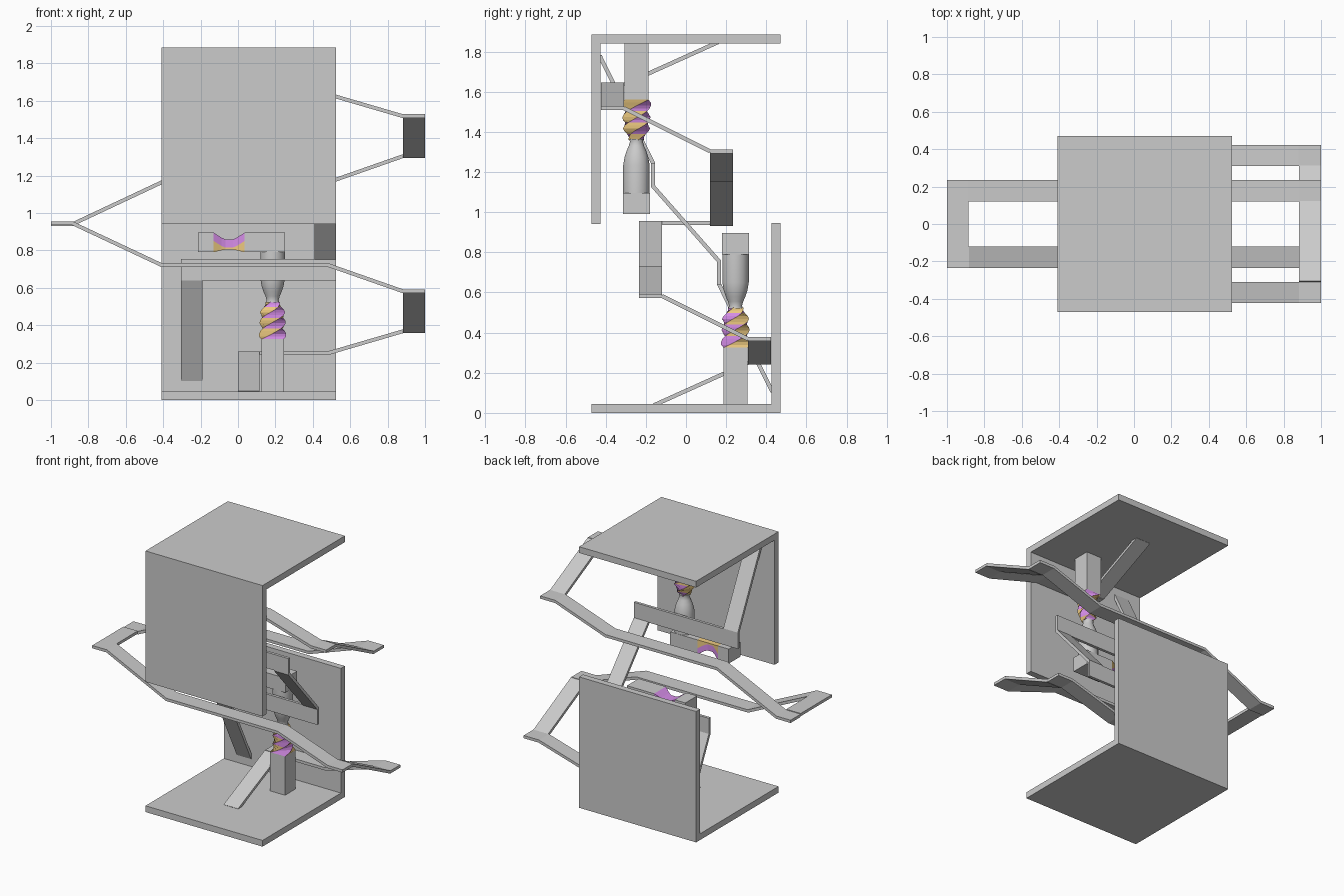
import bpy, bmesh, math
from mathutils import Matrix, Vector

if "Cube" in bpy.data.objects:
    bpy.data.objects.remove(bpy.data.objects["Cube"])

H = 1.885
HALF_TURN = Matrix.Translation((0, 0, H)) @ Matrix.Rotation(math.pi, 4, 'X')

def material(name, color):
    m = bpy.data.materials.new(name)
    m.diffuse_color = color
    m.use_nodes = True
    m.node_tree.nodes["Principled BSDF"].inputs["Base Color"].default_value = m.diffuse_color
    return m

PURPLE = material("purple", (0.68, 0.27, 0.82, 1))
ORANGE = material("orange", (0.86, 0.60, 0.22, 1))

def add(name, verts, faces, mats=None, smooth=False, pair=True):
    """Make a part and its copy turned half way round the x axis."""
    for side in (("lower", "upper") if pair else ("",)):
        me = bpy.data.meshes.new(name)
        me.from_pydata([tuple(v) for v in verts], [], faces)
        if mats:
            me.materials.append(PURPLE)
            me.materials.append(ORANGE)
            for p, m in zip(me.polygons, mats):
                p.material_index = m
        bm = bmesh.new()
        bm.from_mesh(me)
        bmesh.ops.recalc_face_normals(bm, faces=bm.faces)
        bm.to_mesh(me)
        bm.free()
        if side == "upper":
            me.transform(HALF_TURN)
        ob = bpy.data.objects.new((side + "_" + name).strip("_"), me)
        bpy.context.collection.objects.link(ob)
        if smooth:
            bpy.context.view_layer.objects.active = ob
            ob.select_set(True)
            bpy.ops.object.shade_smooth_by_angle(angle=math.radians(35))
            ob.select_set(False)

def loft(name, rings, color=None, **kw):
    """Skin a list of equal closed rings, with capped ends."""
    n = len(rings[0])
    verts = [v for r in rings for v in r]
    faces, mats = [], []
    for i in range(len(rings) - 1):
        for k in range(n):
            a, b = i * n + k, i * n + (k + 1) % n
            faces.append((a, b, b + n, a + n))
            mats.append(color(i, k) if color else 0)
    faces += [tuple(range(n))[::-1], tuple(range(len(verts) - n, len(verts)))]
    add(name, verts, faces, mats + [0, 0] if color else None, **kw)

def box(name, x, y, z, **kw):
    loft(name, [[(x[0], y[0], h), (x[1], y[0], h), (x[1], y[1], h), (x[0], y[1], h)] for h in z], **kw)

def band(name, path, span, axis, t=0.02, **kw):
    """Flat strip: a path in xz (axis 'y') or yz (axis 'x'), extruded over span."""
    pts = [Vector(p) for p in path]
    rings = []
    for i, p in enumerate(pts):
        dirs = []
        if i > 0:
            dirs.append((p - pts[i - 1]).normalized())
        if i < len(pts) - 1:
            dirs.append((pts[i + 1] - p).normalized())
        norms = [Vector((-d.y, d.x)) for d in dirs]
        m = sum(norms, Vector((0, 0))).normalized()
        m = m * (t / 2 / m.dot(norms[0]))
        a, b = p + m, p - m
        s0, s1 = span
        if axis == 'y':
            rings.append([(a.x, s0, a.y), (a.x, s1, a.y), (b.x, s1, b.y), (b.x, s0, b.y)])
        else:
            rings.append([(s0, a.x, a.y), (s1, a.x, a.y), (s1, b.x, b.y), (s0, b.x, b.y)])
    loft(name, rings, **kw)

def ring(cx, cy, z, r, n, turn=0.0):
    return [(cx + r * math.cos(turn + math.tau * k / n),
             cy + r * math.sin(turn + math.tau * k / n), z) for k in range(n)]

# floor / ceiling slab and back / front wall
box("slab", (-0.41, 0.525), (-0.47, 0.425), (0, 0.045))
box("wall", (-0.41, 0.525), (0.425, 0.47), (0, 0.945))

# long folded walkway band
band("back_arm", [(0, 0.25), (0.48, 0.25), (0.88, 0.367), (1, 0.367)], (0.31, 0.423), 'y')
band("ramp_to_slab", [(0.31, 0.25), (-0.16, 0.038)], (0, 0.115), 'x')
band("right_end_bar", [(0.31, 0.367), (-0.12, 0.582)], (0.882, 1), 'x')
band("front_arm", [(1, 0.582), (0.88, 0.582), (0.48, 0.722), (-0.41, 0.722),
                   (-0.885, 0.945), (-1, 0.945)], (-0.235, -0.12), 'y')
band("left_end_bar", [(-0.12, 0.945), (0.12, 0.945)], (-1, -0.885), 'x', pair=False)

# inner upright band with its wall strut and central diagonal
band("wall_strut", [(0.43, 0.105), (0.165, 0.64), (0.165, 0.755)], (-0.305, -0.19), 'x')
box("upright_strip", (-0.19, 0.41), (0.155, 0.175), (0.64, 0.755))
band("diagonal_strut", [(0.165, 0.64), (0.165, 0.755), (-0.165, 1.13), (-0.165, 1.245)],
     (0.41, 0.525), 'x', pair=False)

# column
CX, CY = 0.185, 0.247
box("column", (CX - 0.06, CX + 0.06), (CY - 0.06, CY + 0.06), (0.045, 0.325))

# twisted coloured joint on the column
N = 14
twist = []
for i in range(N + 1):
    t = i / N
    r = 0.07 + 0.015 * max(0, 1 - 6 * t) - 0.03 * max(0, (t - 0.7) / 0.3)
    twist.append(ring(CX, CY, 0.325 + 0.2 * t, r, 4, math.pi / 4 + t * math.radians(300)))
loft("twisted_joint", twist, lambda i, k: (k + i // 4) % 2)

# rounded body with a narrow neck
body = [(0.52, 0.036), (0.535, 0.033), (0.555, 0.039), (0.58, 0.05), (0.61, 0.06),
        (0.65, 0.067), (0.79, 0.067)]
loft("body", [ring(CX, CY, z, r, 16, math.pi / 16) for z, r in body], smooth=True)

# horizontal arm, split by a pinched coloured joint
Y0, Y1, Z0, Z1 = 0.18, 0.314, 0.79, 0.895
box("arm_base", (0.035, 0.252), (Y0, Y1), (Z0, Z1))
box("arm_tip", (-0.215, -0.13), (Y0, Y1), (Z0, Z1))
pinch = []
for i in range(9):
    t = i / 8
    s = min(1, 1.5 * (1 - abs(2 * t - 1)))
    x, top, low, w = -0.13 + 0.165 * t, Z1 - 0.036 * s, Z0 + 0.014 * s, 0.025 * s
    mid = Z0 + 0.05 - 0.035 * s
    pinch.append([(x, Y0 + w, low), (x, Y0 + w, mid + 0.01), (x, Y0 + w, top),
                  (x, Y1 - w, top), (x, Y1 - w, mid + 0.01), (x, Y1 - w, low)])
loft("pinched_joint", pinch, lambda i, k: 1 if k in (0, 4, 5) else 0)
